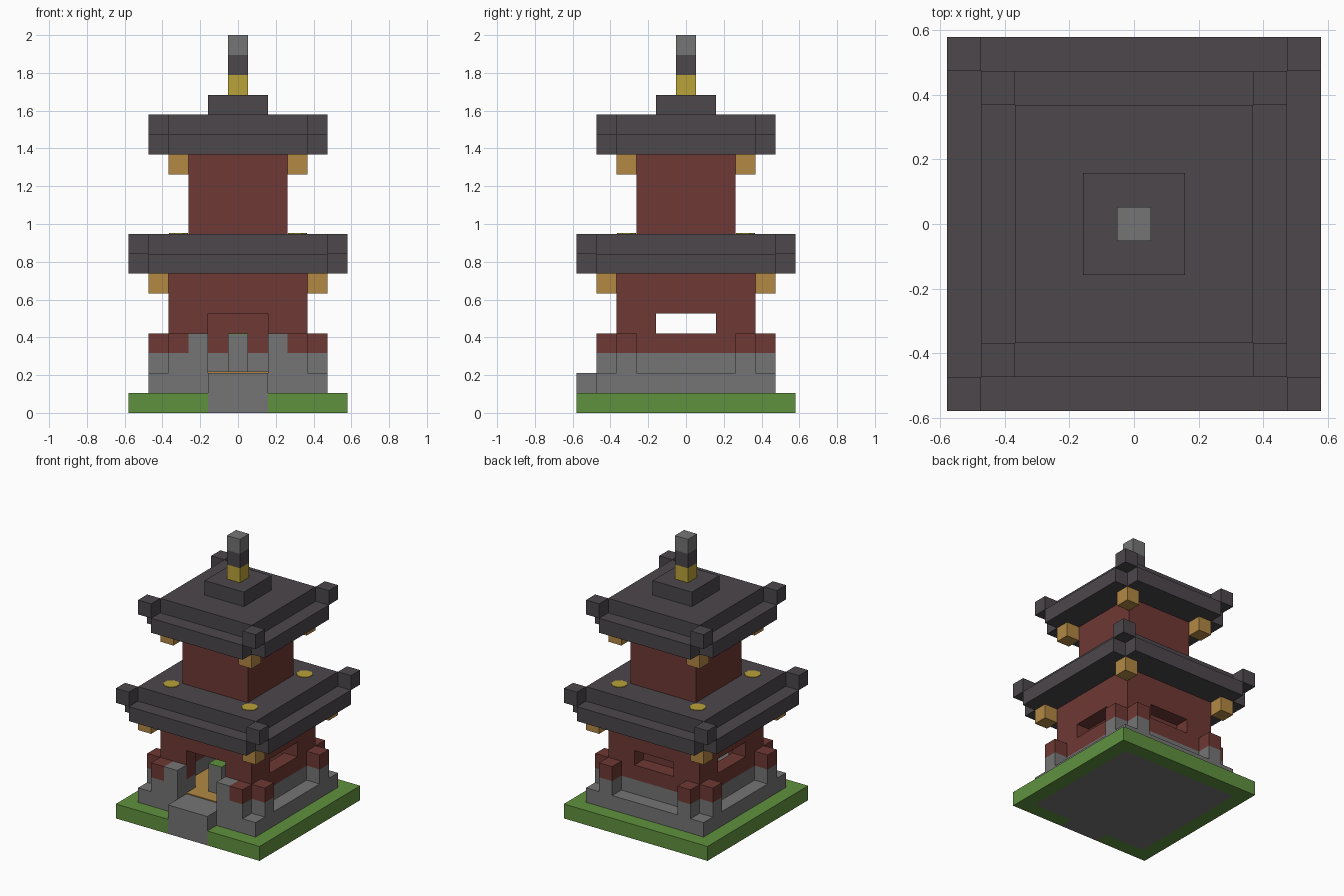
import bpy, bmesh, math
from mathutils import Matrix

cube = bpy.data.objects.get("Cube")
if cube:
    bpy.data.objects.remove(cube, do_unlink=True)

U = 2 / 19  # one building block


def material(name, rgb):
    def lin(c):
        c /= 255
        return c / 12.92 if c <= 0.04045 else ((c + 0.055) / 1.055) ** 2.4
    col = [lin(c) for c in rgb] + [1]
    m = bpy.data.materials.new(name)
    m.use_nodes = True
    m.diffuse_color = col
    m.node_tree.nodes["Principled BSDF"].inputs["Base Color"].default_value = col
    return m


STONE = material("stone grey", (117, 117, 117))
GRASS = material("grass green", (96, 145, 63))
RED = material("painted red", (110, 56, 51))
TILE = material("dark roof tile", (76, 71, 75))
WOOD = material("warm wood", (178, 136, 68))
GOLD = material("gold", (186, 162, 57))


def finish(name, bm, mat):
    mesh = bpy.data.meshes.new(name)
    bm.to_mesh(mesh)
    bm.free()
    mesh.materials.append(mat)
    obj = bpy.data.objects.new(name, mesh)
    bpy.context.collection.objects.link(obj)
    return obj


def boxes(name, mat, *parts):
    """One object from boxes (x0, x1, y0, y1, z0, z1) in block units."""
    bm = bmesh.new()
    for x0, x1, y0, y1, z0, z1 in parts:
        move = Matrix.Translation(((x0 + x1) * U / 2, (y0 + y1) * U / 2, (z0 + z1) * U / 2))
        size = Matrix.Diagonal(((x1 - x0) * U, (y1 - y0) * U, (z1 - z0) * U, 1))
        bmesh.ops.create_cube(bm, size=1, matrix=move @ size)
    return finish(name, bm, mat)


def slab(r, z0, z1):
    return (-r, r, -r, r, z0, z1)


def ring(r, z0, z1, t=1):
    """Four sides of a square wall with thickness t."""
    i = r - t
    return [(-r, r, -r, -i, z0, z1), (-r, r, i, r, z0, z1),
            (-r, -i, -i, i, z0, z1), (i, r, -i, i, z0, z1)]


def corners(x, y, z0, z1):
    """Unit columns centred at the four mirrored positions."""
    return [(sx * x - .5, sx * x + .5, sy * y - .5, sy * y + .5, z0, z1)
            for sx in (-1, 1) for sy in (-1, 1)]


# Ground and foundation
boxes("foundation", STONE, slab(4.5, 0, 2))
boxes("front_step", STONE, (-1.5, 1.5, -5.5, -4.5, 0, 2))
boxes("lawn", GRASS, (-5.5, -1.5, -5.5, -4.5, 0, 1), (1.5, 5.5, -5.5, -4.5, 0, 1),
      *ring(5.5, 0, 1)[1:])

# Posts beside each corner and stone door piers
spots = [(3, 4), (4, 3)]
boxes("corner_post_bases", STONE, *[b for x, y in spots for b in corners(x, y, 2, 3)])
boxes("corner_post_caps", RED, *[b for x, y in spots for b in corners(x, y, 3, 4)])
boxes("door_piers", STONE, *[b for b in corners(2, 4, 2, 4) if b[2] < 0])


def door_sides(z0, z1):
    return [(-3.5, -1.5, -3.5, -2.5, z0, z1), (1.5, 3.5, -3.5, -2.5, z0, z1)]


# Lower storey with a front door and three windows
boxes("lower_wall_base", STONE, *door_sides(2, 3), *ring(3.5, 2, 3)[1:])
boxes("lower_wall", RED, *door_sides(3, 4), *ring(3.5, 3, 4)[1:],
      *[(s * 2.5 - 1, s * 2.5 + 1, y - .5, y + .5, 4, 5) for s in (-1, 1) for y in (-3, 3)],
      *[(s * 3 - .5, s * 3 + .5, t * 2 - .5, t * 2 + .5, 4, 5) for s in (-1, 1) for t in (-1, 1)],
      *ring(3.5, 5, 7))

# Interior
boxes("wood_floor", WOOD, (-2.5, 2.5, -2.5, 2.5, 2, 2.07), (-1.5, 1.5, -3.5, -2.5, 2, 2.07))
boxes("back_screen_base", STONE, (-2.5, 2.5, 1.5, 2.5, 2, 3))
boxes("back_screen", RED, (-2.5, 2.5, 1.5, 2.5, 3, 5))
boxes("altar", STONE, (-.5, .5, -2.5, -1.5, 2, 3.95))
boxes("altar_top", GRASS, (-.5, .5, -2.5, -1.5, 3.95, 4))


# Roofs: cross-shaped eave, upper slab, raised corner blocks, wooden brackets
def roof(level, r, z):
    i = r - 1
    boxes(level + "_eave", TILE, (-i, i, -r, r, z, z + 1),
          (-r, -i, -i, i, z, z + 1), (i, r, -i, i, z, z + 1))
    boxes(level + "_roof_slab", TILE, slab(i, z + 1, z + 2))
    boxes(level + "_roof_corners", TILE, *corners(r - .5, r - .5, z + 1, z + 2))
    boxes(level + "_brackets", WOOD, *corners(r - 1.5, r - 1.5, z - 1, z))


roof("lower", 5.5, 7)
boxes("upper_wall", RED, slab(2.5, 9, 13))
roof("upper", 4.5, 13)

# Gold tiles on the lower roof
bm = bmesh.new()
for sx in (-3, 3):
    for sy in (-3, 3):
        place = Matrix.Translation((sx * U, sy * U, 9 * U + .002)) @ Matrix.Rotation(math.pi / 8, 4, "Z")
        bmesh.ops.create_cone(bm, cap_ends=True, segments=8, radius1=.52 * U,
                              radius2=.52 * U, depth=.004, matrix=place)
finish("gold_roof_tiles", bm, GOLD)

# Ridge cap and finial
boxes("ridge_cap", TILE, slab(1.5, 15, 16))
for name, mat, z in (("finial_gold", GOLD, 16), ("finial_band", TILE, 17), ("finial_tip", STONE, 18)):
    boxes(name, mat, slab(.5, z, z + 1))
